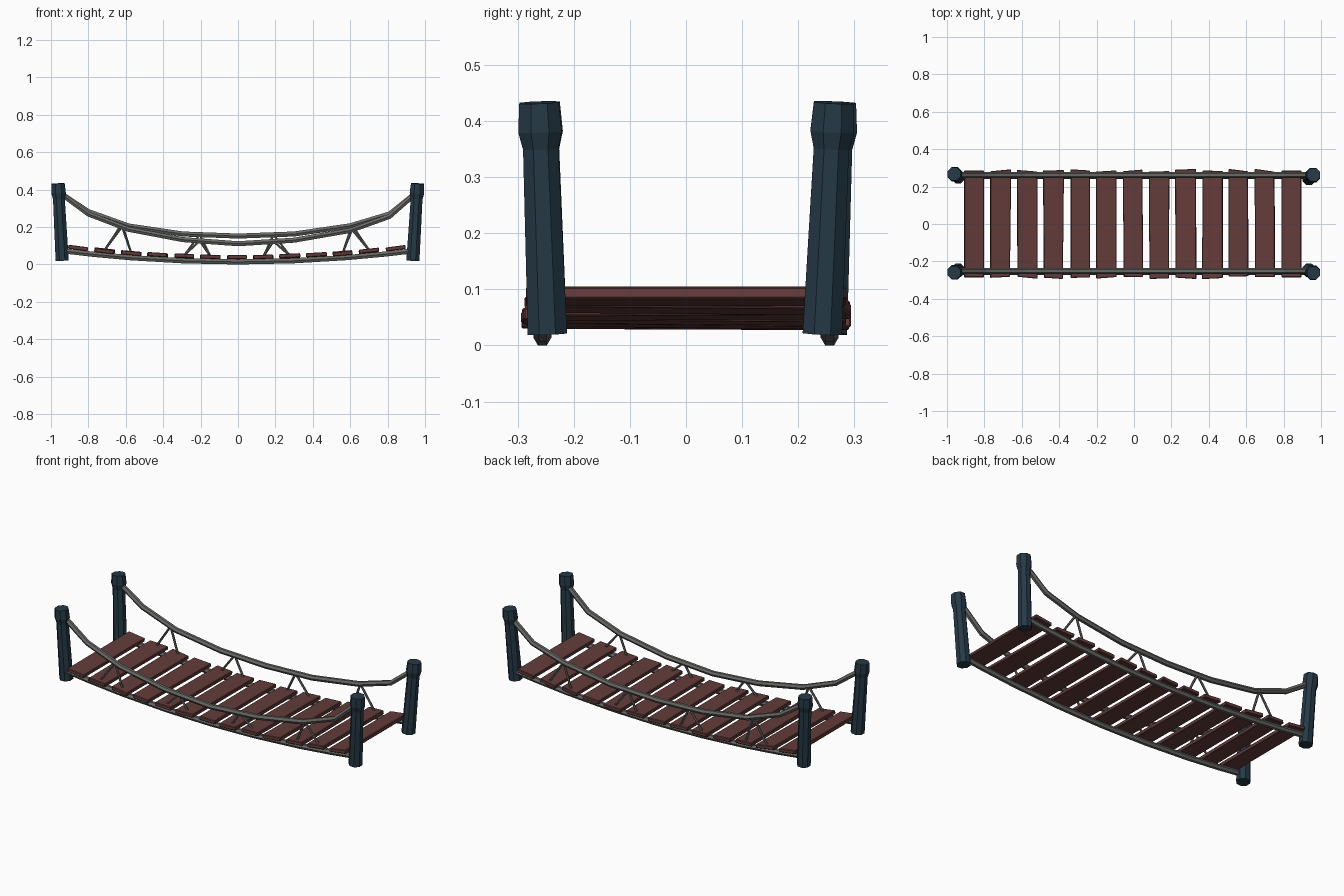
import bpy, bmesh, math, random
from mathutils import Vector, Matrix

random.seed(4)
default = bpy.data.objects.get("Cube")
if default:
    bpy.data.objects.remove(default)


def material(name, rgb):
    m = bpy.data.materials.new(name)
    m.use_nodes = True
    m.diffuse_color = (*rgb, 1)
    m.node_tree.nodes["Principled BSDF"].inputs["Base Color"].default_value = (*rgb, 1)
    return m


POST = material("dark blue timber", (0.019, 0.042, 0.062))
PLANK = material("red brown wood", (0.125, 0.045, 0.043))
ROPE = material("grey rope", (0.14, 0.14, 0.135))


def add_object(name, bm, mat):
    bmesh.ops.recalc_face_normals(bm, faces=bm.faces)
    mesh = bpy.data.meshes.new(name)
    bm.to_mesh(mesh)
    bm.free()
    mesh.materials.append(mat)
    obj = bpy.data.objects.new(name, mesh)
    bpy.context.collection.objects.link(obj)
    return obj


def tube(name, points, radii, sides, mat, turn=0.0):
    """Faceted tube with capped ends through a list of points."""
    bm = bmesh.new()
    pts = [Vector(p) for p in points]
    rings = []
    for i, p in enumerate(pts):
        tangent = (pts[min(i + 1, len(pts) - 1)] - pts[max(i - 1, 0)]).normalized()
        up = tangent.cross(Vector((0, 1, 0))).normalized()
        side = up.cross(tangent)
        angles = [turn + math.tau * k / sides for k in range(sides)]
        rings.append([bm.verts.new(p + radii[i] * (math.cos(a) * side + math.sin(a) * up))
                      for a in angles])
    for a, b in zip(rings, rings[1:]):
        for k in range(sides):
            n = (k + 1) % sides
            bm.faces.new((a[k], a[n], b[n], b[k]))
    bm.faces.new(rings[0])
    bm.faces.new(rings[-1])
    return add_object(name, bm, mat)


def polyline_z(points, x):
    """Height of a rope at x."""
    for a, b in zip(points, points[1:]):
        if a[0] <= x <= b[0]:
            return a[2] + (b[2] - a[2]) * (x - a[0]) / (b[0] - a[0])


def sag(x, low, rise=0.05):
    return low + rise * (x / 0.86) ** 2


# Leaning posts with a flared cap: base and top centres
posts = {
    "front_right_post": ((-0.94, -0.247), (-0.962, -0.26)),
    "back_right_post": ((-0.94, 0.252), (-0.962, 0.268)),
    "front_left_post": ((0.935, -0.247), (0.96, -0.262)),
    "back_left_post": ((0.935, 0.243), (0.96, 0.263)),
}
for name, (base, top) in posts.items():
    foot, head = Vector((*base, 0.021)), Vector((*top, 0.433))
    path = [foot.lerp(head, t) for t in (0, 0.8, 0.875, 1)]
    tube(name, path, (0.038, 0.034, 0.042, 0.038), 8, POST, math.pi / 8)

# Hand ropes, the back one hanging a little higher
xs = (-0.955, -0.8, -0.585, -0.295, 0, 0.3, 0.6, 0.81, 0.955)
heights = {
    "front": (-0.252, (0.385, 0.27, 0.188, 0.133, 0.111, 0.13, 0.182, 0.257, 0.385)),
    "back": (0.262, (0.385, 0.283, 0.206, 0.163, 0.152, 0.163, 0.207, 0.27, 0.385)),
}
# Deck plank stations
count, pitch = 13, 0.1415
stations = [(i - (count - 1) / 2) * pitch - 0.006 for i in range(count)]

for side, (y, zs) in heights.items():
    hand = [(x, y, z) for x, z in zip(xs, zs)]
    tube(side + "_hand_rope", hand, [0.0155] * len(hand), 6, ROPE)
    # Deck rope under the planks
    deck = [(x * 0.975, math.copysign(0.256, y), sag(x * 0.975, 0.014)) for x in xs]
    tube(side + "_deck_rope", deck, [0.016] * len(deck), 6, ROPE)
    # V shaped ties between planks and hand rope
    for n, (first, apex) in enumerate(((1, -0.62), (4, -0.205), (7, 0.19), (10, 0.61))):
        peak = (apex, y, polyline_z(hand, apex))
        for leg in (0, 1):
            x = stations[first + leg]
            foot = (x, y, sag(x, 0.042))
            tube(f"{side}_tie_{n + 1}_{'ab'[leg]}", (foot, peak), (0.0065, 0.0065), 6, ROPE)

# Planks following the sag, slightly uneven
for i, x in enumerate(stations):
    bm = bmesh.new()
    bmesh.ops.create_cube(bm, size=1)
    bmesh.ops.scale(bm, vec=(0.106, 0.57, 0.021), verts=bm.verts)
    uneven = 0 if i in (0, count - 1) else 1
    for sx in (-1, 1):
        for sy in (-1, 1):
            shift = Vector((random.uniform(-0.004, 0.004), random.uniform(-0.006, 0.01) * sy, 0))
            for v in bm.verts:
                if v.co.x * sx > 0 and v.co.y * sy > 0:
                    v.co += shift * uneven
    bmesh.ops.bevel(bm, geom=bm.edges[:], offset=0.003, segments=1, affect='EDGES')
    slope = math.atan(2 * 0.05 * x / 0.86 ** 2)
    roll = random.uniform(-0.012, 0.012) * uneven
    place = (Matrix.Translation((x, 0, sag(x, 0.039)))
             @ Matrix.Rotation(-slope * 1.15, 4, 'Y') @ Matrix.Rotation(roll, 4, 'X'))
    bm.transform(place)
    add_object(f"deck_plank_{i + 1}", bm, PLANK)
